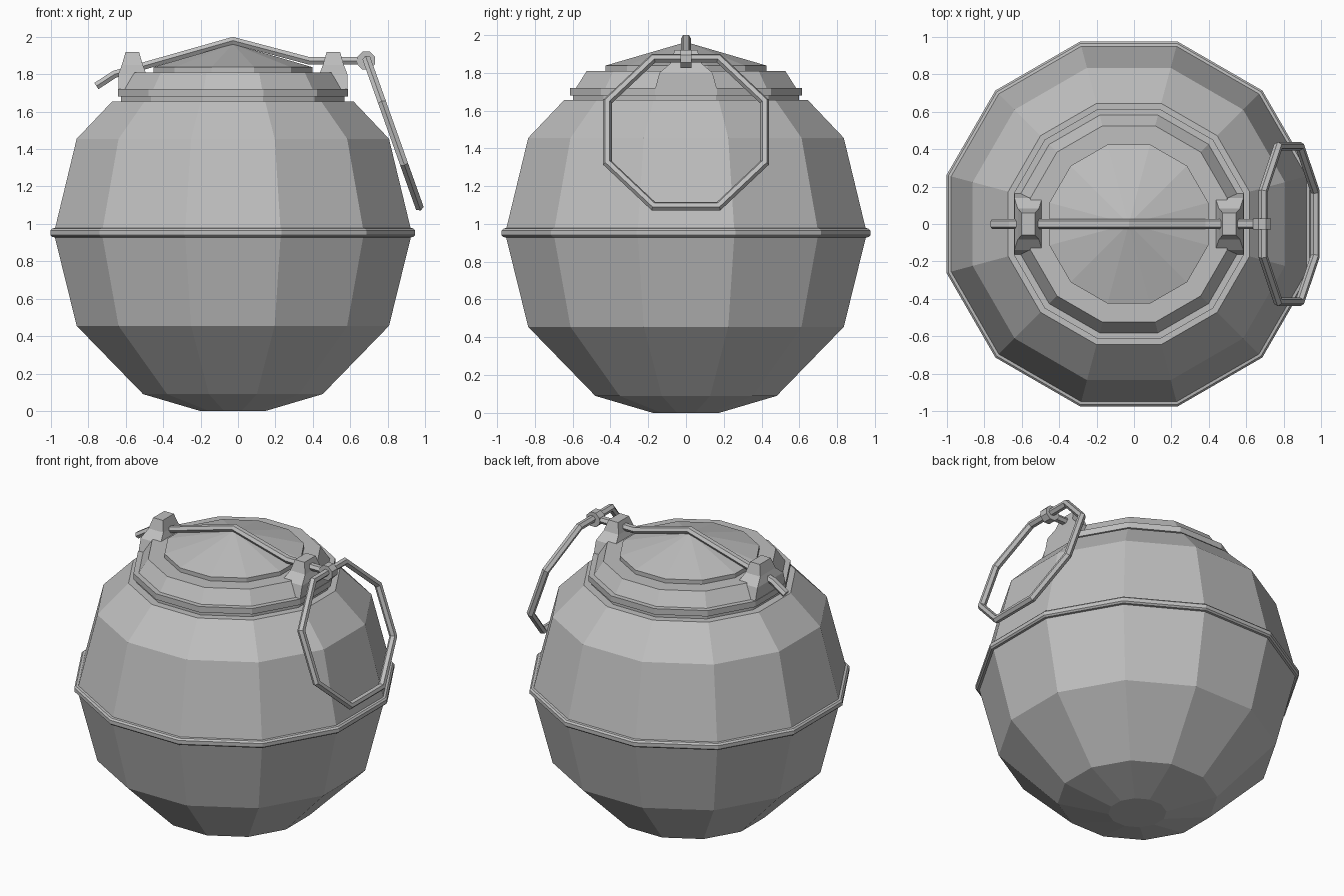
import bpy
import bmesh
import math
from mathutils import Vector

if "Cube" in bpy.data.objects:
    bpy.data.objects.remove(bpy.data.objects["Cube"], do_unlink=True)

grey = bpy.data.materials.new("grey metal")
grey.use_nodes = True
colour = (0.52, 0.52, 0.52, 1)
grey.diffuse_color = colour
grey.node_tree.nodes["Principled BSDF"].inputs["Base Color"].default_value = colour

CENTRE = -0.0275   # axis of the round body
SIDES = 12


def loft(name, rings, cap_end=True):
    """Skin a list of equal-length point rings into one flat-shaded part."""
    bm = bmesh.new()
    rows = [[bm.verts.new(p) for p in ring] for ring in rings]
    n = len(rows[0])
    for low, high in zip(rows, rows[1:]):
        for i in range(n):
            j = (i + 1) % n
            bm.faces.new((low[i], low[j], high[j], high[i]))
    bm.faces.new(rows[0][::-1])
    if cap_end:
        bm.faces.new(rows[-1])
    bmesh.ops.remove_doubles(bm, verts=bm.verts[:], dist=0.0001)
    bmesh.ops.recalc_face_normals(bm, faces=bm.faces[:])
    mesh = bpy.data.meshes.new(name)
    bm.to_mesh(mesh)
    bm.free()
    mesh.materials.append(grey)
    ob = bpy.data.objects.new(name, mesh)
    bpy.context.collection.objects.link(ob)
    return ob


def lathe(name, profile, cap_end=True):
    """Twelve-sided turned part; profile is (distance to flat side, height)."""
    rings = []
    for apothem, z in profile:
        r = apothem / math.cos(math.pi / SIDES)
        angles = [math.tau * (i + 0.5) / SIDES for i in range(SIDES)]
        rings.append([(CENTRE + r * math.cos(a), r * math.sin(a), z) for a in angles])
    return loft(name, rings, cap_end)


# Round body and its turned fittings
lathe("body", [(0.175, 0), (0.48, 0.09), (0.835, 0.455), (0.957, 0.95),
               (0.835, 1.455), (0.645, 1.655)])
lathe("middle_band", [(0.945, 0.927), (0.965, 0.93), (0.975, 0.94),
                      (0.975, 0.965), (0.965, 0.976), (0.945, 0.979)])
lathe("neck", [(0.597, 1.64), (0.597, 1.69)])
lathe("neck_flange", [(0.615, 1.68), (0.615, 1.72)])
lathe("shoulder", [(0.585, 1.715), (0.525, 1.81)])
lathe("lid", [(0.425, 1.80), (0.425, 1.838), (0, 1.962)], cap_end=False)

# Flared brackets holding the lever
for side, x in (("right", CENTRE - 0.5375), ("left", CENTRE + 0.5375)):
    rings = []
    for hx, hy, z in [(0.075, 0.165, 1.71), (0.075, 0.14, 1.80),
                      (0.056, 0.082, 1.85), (0.036, 0.06, 1.92)]:
        rings.append([(x - hx, -hy, z), (x + hx, -hy, z), (x + hx, hy, z), (x - hx, hy, z)])
    loft(side + "_bracket", rings)

# Bent lever rod over the lid, swept with mitred six-sided sections
path = [Vector((x, 0, z)) for x, z in [(-0.757, 1.737), (-0.66, 1.80), (CENTRE, 1.98),
                                       (0.38, 1.872), (0.68, 1.872)]]
rings = []
for i, p in enumerate(path):
    before = (p - path[max(i - 1, 0)]).normalized()
    after = (path[min(i + 1, len(path) - 1)] - p).normalized()
    along = (before + after).normalized()
    up = Vector((-along.z, 0, along.x))
    rings.append([p + up * s * 0.02 + Vector((0, t * 0.027, 0))
                  for t, s in [(1, 0), (0.55, 1), (-0.55, 1), (-1, 0), (-0.55, -1), (0.55, -1)]])
loft("lever_rod", rings)

# Eyelet at the end of the rod
eye = [(0.685 + 0.052 * math.cos(a), 1.873 + 0.052 * math.sin(a))
       for a in [math.tau * (i + 0.5) / 8 for i in range(8)]]
loft("ring_eyelet", [[(x, y, z) for x, z in eye] for y in (-0.029, 0.029)])

# Octagonal pull ring hanging at a slant
top, bottom = Vector((0.69, 0, 1.875)), Vector((0.968, 0, 1.095))
middle, down = (top + bottom) / 2, bottom - top
bpy.ops.mesh.primitive_torus_add(
    major_segments=8, minor_segments=6, major_radius=0.45, minor_radius=0.025,
    location=middle, rotation=(0, math.atan2(-down.z, down.x), 0))
ring = bpy.context.object
ring.name = "pull_ring"
ring.data.materials.append(grey)
# Turn the octagon so a flat side sits in the eyelet
for v in ring.data.vertices:
    c, s = math.cos(math.pi / 8), math.sin(math.pi / 8)
    v.co = (v.co.x * c - v.co.y * s, v.co.x * s + v.co.y * c, v.co.z)
for poly in ring.data.polygons:
    poly.use_smooth = False
